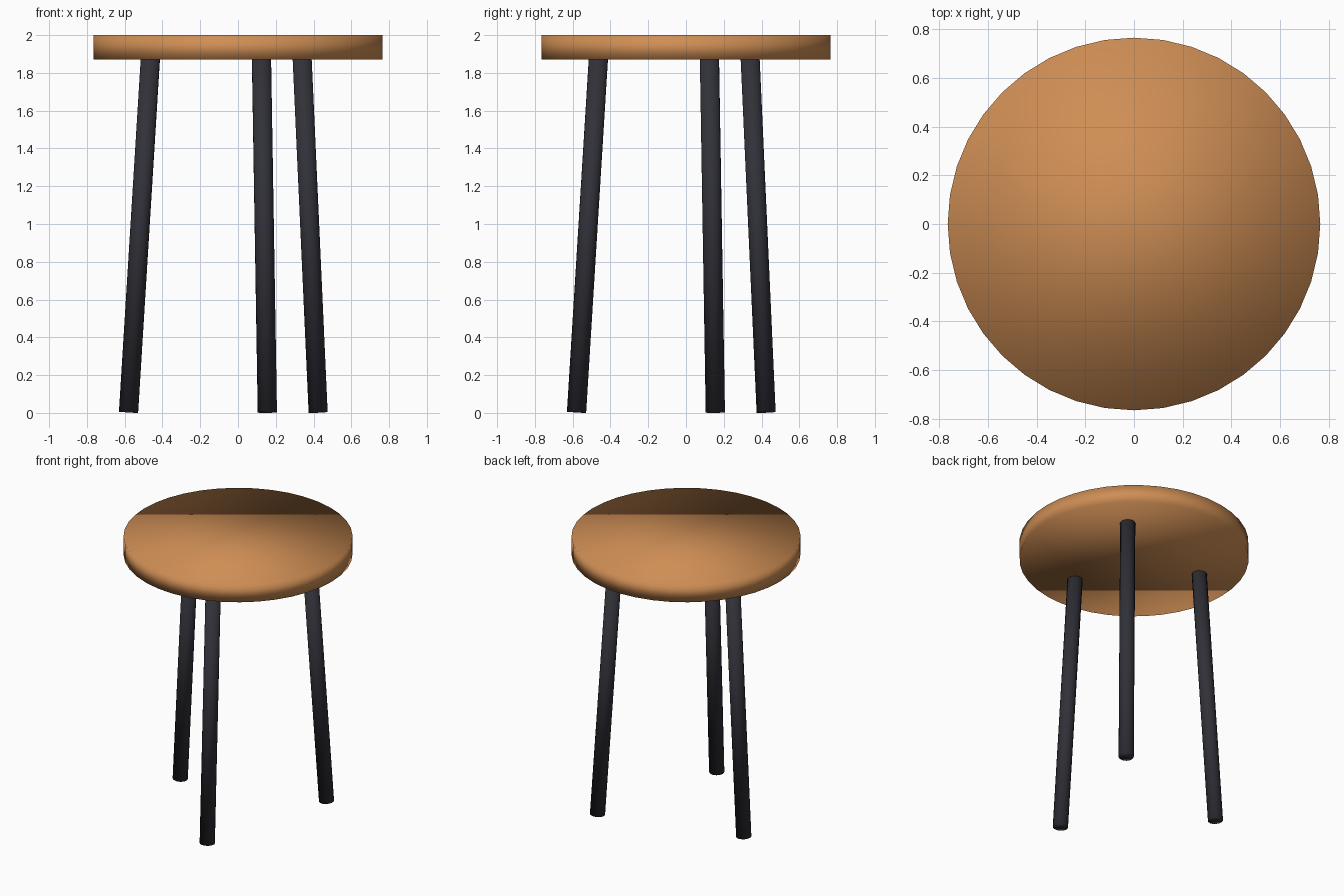
import bpy, math
from mathutils import Vector

if "Cube" in bpy.data.objects:
    bpy.data.objects.remove(bpy.data.objects["Cube"])


def material(name, rgb):
    m = bpy.data.materials.new(name)
    m.diffuse_color = (*rgb, 1)
    m.use_nodes = True
    m.node_tree.nodes["Principled BSDF"].inputs["Base Color"].default_value = m.diffuse_color
    return m


wood = material("warm_wood", (0.62, 0.27, 0.09))
black = material("black_metal", (0.03, 0.03, 0.04))


def cylinder(name, start, end, radius, sides, mat):
    """Smooth-shaded capped cylinder between two points."""
    axis = end - start
    bpy.ops.mesh.primitive_cylinder_add(
        vertices=sides, radius=radius, depth=axis.length,
        location=(start + end) / 2,
        rotation=axis.to_track_quat('Z', 'Y').to_euler())
    ob = bpy.context.object
    ob.name = name
    ob.data.materials.append(mat)
    bpy.ops.object.shade_smooth()
    return ob


# Round seat
cylinder("seat", Vector((0, 0, 1.87)), Vector((0, 0, 2)), 0.765, 40, wood)

# Three splayed legs, tops set slightly into the seat
for i, angle in enumerate((45, 165, 285)):
    a = math.radians(angle)
    out = Vector((math.cos(a), math.sin(a), 0))
    foot = out * 0.6 + Vector((0, 0, 0.003))
    top = out * 0.48 + Vector((0, 0, 1.88))
    cylinder(f"leg_{i + 1}", foot, top, 0.051, 20, black)
